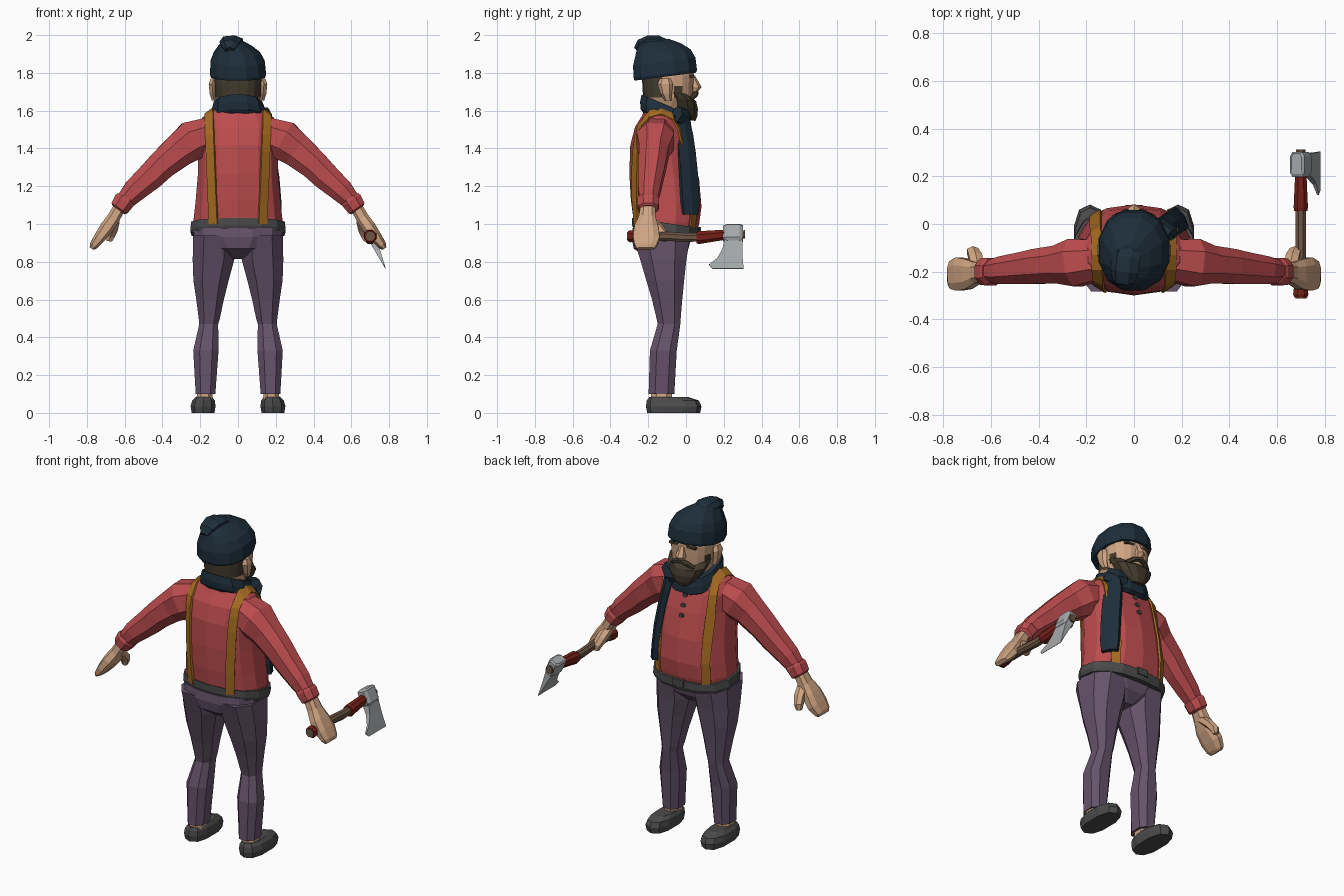
import bpy, bmesh, math
from mathutils import Vector
from mathutils.bvhtree import BVHTree


def mat(name, hexa):
    lin = [((int(hexa[i:i + 2], 16) / 255 + 0.055) / 1.055) ** 2.4 for i in (0, 2, 4)]
    m = bpy.data.materials.new(name)
    m.diffuse_color = (*lin, 1)
    return m


RED, PURPLE, NAVY = mat("shirt red", "BC4C4E"), mat("trouser purple", "65536A"), mat("wool navy", "1D2E3A")
SKIN, STRAP, GREY = mat("skin", "CFA482"), mat("strap ochre", "A66C20"), mat("leather grey", "4A4A4A")
HAIR, STEEL = mat("hair brown", "443B2D"), mat("steel", "A6A9AB")
GRIP, WOOD = mat("grip red", "751F17"), mat("handle wood", "6E5645")


def make(name, verts, faces, m):
    me = bpy.data.meshes.new(name)
    me.from_pydata([tuple(v) for v in verts], [], faces)
    bm = bmesh.new()
    bm.from_mesh(me)
    bmesh.ops.recalc_face_normals(bm, faces=bm.faces)
    bm.to_mesh(me)
    bm.free()
    ob = bpy.data.objects.new(name, me)
    bpy.context.collection.objects.link(ob)
    me.materials.append(m)
    return ob


def loft(name, m, rings, n=8, axis=None, side=(1, 0, 0), p=2.3, slope=0, s=1):
    """Skin rings (x, y, z, radius_u, radius_v); s=-1 mirrors, slope tilts along y."""
    # Normalised superellipse section
    sec = []
    for i in range(n):
        a = 2 * math.pi * (i + 0.5) / n
        c, d = math.cos(a), math.sin(a)
        sec.append((math.copysign(abs(c) ** (2 / p), c), math.copysign(abs(d) ** (2 / p), d)))
    mu, mv = max(q[0] for q in sec), max(q[1] for q in sec)
    pts = [Vector(r[:3]) for r in rings]
    verts, k = [], len(rings)
    for i, r in enumerate(rings):
        t = Vector(axis) if axis else (pts[min(i + 1, k - 1)] - pts[max(i - 1, 0)]).normalized()
        u = Vector(side)
        u = (u - t * u.dot(t)).normalized()
        v = t.cross(u)
        for a, b in sec:
            q = pts[i] + u * r[3] * a / mu + v * r[4] * b / mv
            verts.append((q.x * s, q.y, q.z + slope * (q.y - r[1])))
    faces = [(i * n + j, i * n + (j + 1) % n, (i + 1) * n + (j + 1) % n, (i + 1) * n + j)
             for i in range(k - 1) for j in range(n)]
    faces += [tuple(range(n)), tuple(range((k - 1) * n, k * n))]
    return make(name, verts, faces, m)


def tree_of(ob):
    return BVHTree.FromPolygons([v.co.copy() for v in ob.data.vertices],
                                [tuple(f.vertices) for f in ob.data.polygons])


def hit(tree, origin, direction):
    return tree.ray_cast(Vector(origin), Vector(direction))[0]


Z, X, Y = (0, 0, 1), (1, 0, 0), (0, 1, 0)

# Shirt body, belt and hips
shirt = loft("shirt_body", RED, [
    (0, -.11, .96, .235, .165), (0, -.105, 1.02, .235, .175), (0, -.105, 1.11, .225, .187),
    (0, -.115, 1.25, .213, .185), (0, -.13, 1.4, .21, .165), (0, -.135, 1.5, .222, .135),
    (0, -.13, 1.56, .19, .105), (0, -.13, 1.605, .13, .085)], 14, Z, p=2.4, slope=-.1)
loft("belt", GREY, [(0, -.105, .945, .245, .172), (0, -.105, .965, .252, .18),
                    (0, -.105, 1.005, .248, .18)], 14, Z, p=2.4, slope=-.15)
loft("belt_buckle", GREY, [(0, .07, .945, .035, .01), (0, .07, .985, .035, .01)], 4, Z)
loft("hips", PURPLE, [(0, -.12, .815, .04, .08), (0, -.132, .87, .17, .145),
                      (0, -.13, .93, .232, .158), (0, -.125, .98, .235, .158)], 12, Z, p=2.4)

# Legs, ankles and shoes
for s, tag in ((1, "right"), (-1, "left")):
    loft(tag + "_trouser_leg", PURPLE, [
        (.172, -.13, .1, .052, .068), (.17, -.12, .33, .067, .071), (.155, -.09, .47, .05, .06),
        (.152, -.092, .5, .056, .064), (.148, -.1, .6, .073, .08), (.143, -.11, .7, .093, .1),
        (.13, -.12, .81, .11, .122), (.125, -.13, .94, .112, .153)], 8, Z, p=2.5, s=s)
    loft(tag + "_ankle", SKIN, [(.178, -.13, .05, .045, .055), (.175, -.13, .12, .04, .055)], 8, Z, s=s)
    loft(tag + "_shoe", GREY, [
        (.185, -.065, 0, .06, .14), (.185, -.065, .035, .066, .147),
        (.183, -.07, .065, .06, .138), (.18, -.09, .083, .045, .105)], 10, Z, p=2.6, s=s)

    # Sleeve, cuff, hand and thumb
    loft(tag + "_sleeve", RED, [
        (.15, -.15, 1.475, .085, .09), (.245, -.162, 1.44, .1, .105), (.31, -.17, 1.39, .079, .09),
        (.4, -.178, 1.315, .073, .078), (.46, -.185, 1.255, .066, .073), (.55, -.195, 1.175, .058, .062),
        (.605, -.2, 1.115, .045, .047)], 8, side=Y, s=s)
    loft(tag + "_cuff", RED, [(.592, -.2, 1.14, .05, .05), (.6, -.2, 1.125, .058, .056),
                              (.628, -.2, 1.083, .055, .05), (.634, -.2, 1.075, .04, .04)], 8, side=Y, s=s)
    loft(tag + "_hand", SKIN, [
        (.62, -.2, 1.1, .038, .032), (.66, -.205, 1.03, .045, .034), (.695, -.21, .98, .063, .036),
        (.735, -.21, .925, .07, .03), (.765, -.215, .885, .058, .022), (.775, -.215, .87, .045, .012)],
        8, side=Y, p=2.8, s=s)
    loft(tag + "_thumb", SKIN, [
        (.655, -.19, 1.02, .028, .026), (.665, -.14, .975, .028, .026), (.677, -.115, .94, .024, .024),
        (.682, -.112, .91, .015, .016)], 6, side=X, s=s)

# Suspenders draped over the shirt surface
tree = tree_of(shirt)
for s, tag in ((1, "right"), (-1, "left")):
    path = [(.13 + .02 * (z - 1) / .5, -1, z, 0, 1, 0) for z in (1.0, 1.11, 1.25, 1.38, 1.47, 1.52)]
    path += [(.152, y, 3, 0, 0, -1) for y in (-.19, -.13, -.07)]
    path += [(.16, 1, z, 0, -1, 0) for z in (1.5, 1.44, 1.36, 1.24, 1.11, .98)]
    verts = []
    for x, y, z, *d in path:
        for dx in (-.022, .022):
            h = hit(tree, ((x + dx) * s, y, z), d)
            verts.append(h - Vector(d) * .006)
    faces = [(2 * i, 2 * i + 1, 2 * i + 3, 2 * i + 2) for i in range(len(path) - 1)]
    ob = make(tag + "_suspender", verts, faces, STRAP)
    mod = ob.modifiers.new("thickness", "SOLIDIFY")
    mod.thickness, mod.offset = .014, 0

# Shirt buttons
for i, z in enumerate((1.47, 1.415, 1.36)):
    h = hit(tree, (0, 1, z), (0, -1, 0))
    loft("shirt_button_%d" % i, GREY, [(0, h.y - .01, z, .014, .014), (0, h.y + .009, z, .012, .012)], 6, Y)

# Head, with hair on the back and sideburns
head = loft("head", SKIN, [
    (0, -.12, 1.54, .08, .08), (0, -.105, 1.62, .1, .1), (0, -.095, 1.67, .12, .132),
    (0, -.095, 1.73, .125, .136), (0, -.095, 1.78, .126, .138), (0, -.1, 1.87, .12, .13)], 18, Z, p=2.4)
head.data.materials.append(HAIR)
for f in head.data.polygons:
    c = f.center
    if c.z > 1.66 and (c.y < -.11 or (c.z < 1.73 and -.09 < c.y < -.04 and abs(c.x) > .08)):
        f.material_index = 1

# Face details
face = tree_of(head)
loft("nose", SKIN, [(0, .03, 1.785, .013, .018), (0, .045, 1.725, .026, .038), (0, .04, 1.7, .018, .022)], 6, Z)
loft("beard", HAIR, [
    (0, .02, 1.55, .035, .03), (0, .003, 1.58, .07, .057), (0, -.01, 1.62, .1, .073),
    (0, -.02, 1.66, .12, .074), (0, -.045, 1.695, .127, .06)], 12, Z, p=2.2, slope=-.15)
loft("moustache", HAIR, [
    (-.075, .025, 1.66, .01, .012), (-.035, .045, 1.685, .016, .014), (0, .052, 1.693, .013, .014),
    (.035, .045, 1.685, .016, .014), (.075, .025, 1.66, .01, .012)], 6, side=Y)
for s, tag in ((1, "right"), (-1, "left")):
    y = hit(face, (.055 * s, 1, 1.783), (0, -1, 0)).y
    loft(tag + "_eyebrow", HAIR, [(.055, y - .015, 1.783, .032, .007), (.055, y + .005, 1.783, .032, .007)],
         4, Y, s=s)
    loft(tag + "_ear", SKIN, [
        (.125, -.095, 1.655, .014, .018), (.133, -.105, 1.69, .017, .03),
        (.137, -.11, 1.74, .018, .042), (.13, -.11, 1.77, .015, .028)], 6, Z, s=s)

# Knitted hat rising to a folded tip at the back
loft("hat", NAVY, [
    (0, -.11, 1.78, .142, .163), (0, -.11, 1.795, .148, .168), (-.002, -.115, 1.86, .143, .165),
    (-.006, -.122, 1.905, .122, .147), (-.016, -.142, 1.94, .088, .118), (-.03, -.165, 1.97, .05, .075)],
    12, Z, p=2.2, slope=.13)
loft("hat_tip", NAVY, [
    (-.02, -.1, 1.945, .05, .03), (-.03, -.145, 1.963, .056, .034), (-.038, -.195, 1.962, .056, .037),
    (-.042, -.235, 1.945, .046, .036), (-.045, -.26, 1.92, .025, .02)], 7, side=X)

# Scarf collar, knot and hanging tail resting on the shirt
loft("scarf_collar", NAVY, [
    (0, -.11, 1.63, .1, .1), (0, -.11, 1.632, .128, .126), (.003, -.108, 1.59, .142, .135),
    (.005, -.105, 1.55, .148, .135), (.005, -.105, 1.53, .13, .115)], 12, Z, p=2.3, slope=-.42)
loft("scarf_knot", NAVY, [(.06, .0, 1.56, .03, .03), (.11, -.015, 1.555, .05, .04),
                          (.16, -.05, 1.58, .04, .035)], 6, side=Z)
out = Vector((.84, .543, 0))
tail = [(.125, -.035, 1.575, .045, .03)]
for z, w in ((1.48, .05), (1.38, .052), (1.25, .053), (1.12, .053), (1.05, .045)):
    q = hit(tree, Vector((0, -.11, z)) + out, -out) + out * .012
    tail.append((q.x - .012, q.y, z, w, .026))
loft("scarf_tail", NAVY, tail, 6, Z, side=(.543, -.84, 0), p=3)

# Axe handle
loft("axe_handle", WOOD, [(.7, -.312, .935, .023, .023), (.7, -.1, .935, .022, .024), (.7, 0, .928, .022, .024),
                          (.7, .07, .93, .022, .022)], 8, Y)
loft("axe_pommel", GRIP, [(.7, -.308, .935, .027, .027), (.7, -.295, .935, .032, .032),
                          (.7, -.25, .935, .027, .028)], 8, Y)
loft("axe_grip", GRIP, [(.7, .055, .928, .028, .03), (.7, .07, .928, .03, .034),
                        (.7, .205, .943, .024, .027)], 8, Y)
loft("axe_handle_end", WOOD, [(.7, .19, .943, .02, .022), (.7, .313, .945, .02, .022)], 8, Y)

# Axe head: poll and flaring blade along the tilted cutting direction
d, o = Vector((.4, 0, -.917)), Vector((.702, 0, .945))


def along(k, y0, y1, thick):
    q = o + d * k
    return (q.x, (y0 + y1) / 2, q.z, (y1 - y0) / 2, thick)


loft("axe_poll", STEEL, [along(-.05, .21, .295, .024), along(-.042, .197, .303, .033),
                         along(.03, .197, .303, .033), along(.045, .205, .298, .022)], 8, d, Y, p=4)
loft("axe_blade", STEEL, [along(.03, .205, .298, .022), along(.09, .193, .298, .014),
                          along(.14, .165, .3, .008), along(.175, .122, .303, .004),
                          along(.198, .14, .305, .001)], 4, d, Y)
